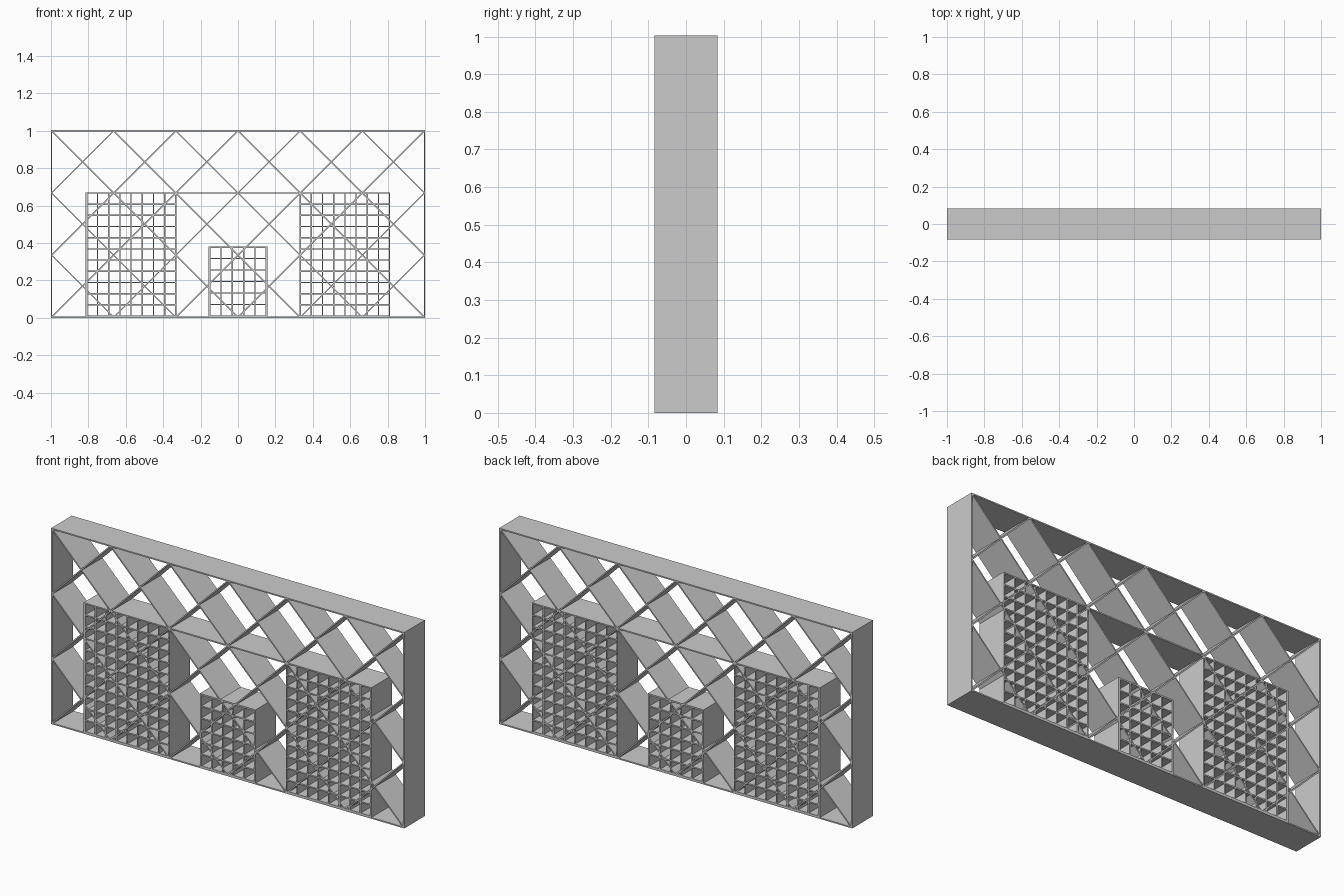
import bpy, bmesh

if "Cube" in bpy.data.objects:
    bpy.data.objects.remove(bpy.data.objects["Cube"])

U = 2 / 301          # one design unit, also the plate thickness
HALF_DEPTH = 12.5    # half depth in design units


def plate(bm, p, q, t=1.0):
    """Full-depth plate following the x-z segment p-q (design units)."""
    dx, dz = q[0] - p[0], q[1] - p[1]
    n = (dx * dx + dz * dz) ** 0.5
    nx, nz = -dz / n * t / 2, dx / n * t / 2
    corners = [(p[0] - nx, p[1] - nz), (q[0] - nx, q[1] - nz),
               (q[0] + nx, q[1] + nz), (p[0] + nx, p[1] + nz)]
    front = [bm.verts.new((x * U, -HALF_DEPTH * U, z * U)) for x, z in corners]
    back = [bm.verts.new((x * U, HALF_DEPTH * U, z * U)) for x, z in corners]
    bm.faces.new(front)
    bm.faces.new(back[::-1])
    for i in range(4):
        j = (i + 1) % 4
        bm.faces.new((front[j], front[i], back[i], back[j]))


def make(name, segments):
    bm = bmesh.new()
    for s in segments:
        plate(bm, *s)
    bmesh.ops.recalc_face_normals(bm, faces=bm.faces[:])
    me = bpy.data.meshes.new(name)
    bm.to_mesh(me)
    bm.free()
    ob = bpy.data.objects.new(name, me)
    bpy.context.collection.objects.link(ob)


# Outer rectangular frame
B, T, W = 0.5, 150.5, 150
make("outer_frame", [((-W - .5, B), (W + .5, B)), ((-W - .5, T), (W + .5, T)),
                     ((-W, 1), (-W, 150)), ((W, 1), (W, 150))])

# Diagonal lattice, clipped to the frame
diagonals = []
for i in range(-5, 6):
    x0 = i * 50
    lo, hi = max(-W, x0), min(W, x0 + 150)
    if hi > lo:
        diagonals.append(((lo, B + lo - x0), (hi, B + hi - x0)))
        diagonals.append(((-lo, B + lo - x0), (-hi, B + hi - x0)))
make("diagonal_lattice", diagonals)

# Shelf between the two tall boxes
make("middle_shelf", [((-50, 100.5), (50, 100.5))])


def grid_box(name, x0, x1, top, xs, zs, tl, tr, tt):
    """Open box filled with an egg-crate grid."""
    segs = [((x0, 0), (x0, top), tl), ((x1, 0), (x1, top), tr),
            ((x0 - tl / 2, top - tt / 2), (x1 + tr / 2, top - tt / 2), tt)]
    segs += [((x, 0.5), (x, top - .5)) for x in xs]
    segs += [((x0, z), (x1, z)) for z in zs]
    make(name, segs)


# Tall grid boxes on either side
rows = [1.5 + 9 * k for k in range(12)]
grid_box("left_grid_box", -122, -50, 101, [-122 + 9 * k for k in range(1, 8)],
         rows[:-1], 1.7, 1, 1)
grid_box("right_grid_box", 50, 122, 101, [50 + 9 * k for k in range(1, 8)],
         rows[:-1], 1, 1, 1)

# Small central grid box
grid_box("centre_grid_box", -23, 23, 57.5, [-13.7, -4.6, 4.6, 13.7],
         [1.5 + 9.25 * k for k in range(6)], 1.5, 1.5, 1.2)
